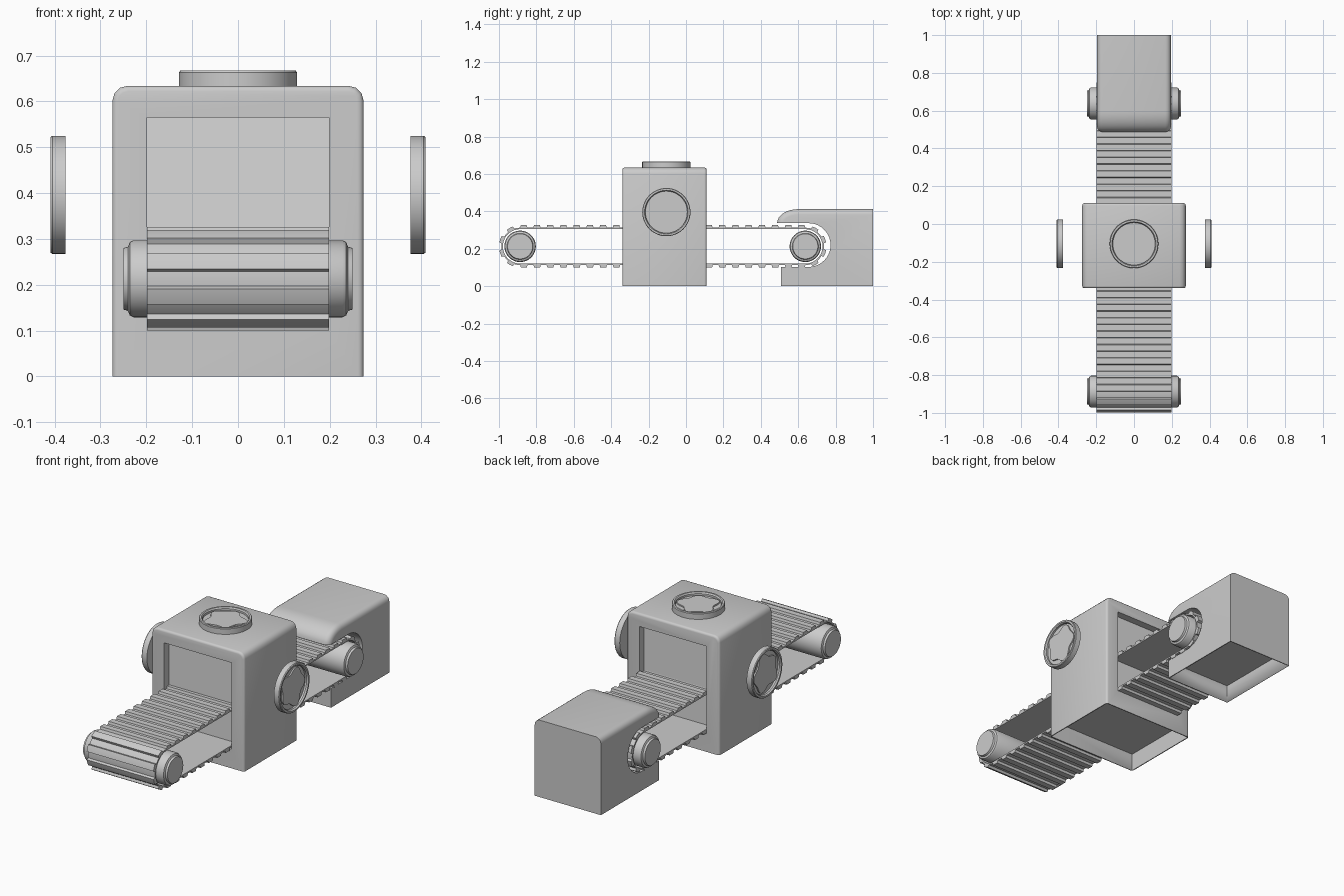
import bpy, bmesh, math
from mathutils import Matrix, Vector

if "Cube" in bpy.data.objects:
    bpy.data.objects.remove(bpy.data.objects["Cube"])


def material(name, v):
    m = bpy.data.materials.new(name)
    m.diffuse_color = (v, v, v, 1)
    m.use_nodes = True
    m.node_tree.nodes["Principled BSDF"].inputs["Base Color"].default_value = m.diffuse_color
    return m


GREY = material("grey_metal", 0.6)
LIGHT = material("light_panel", 0.7)


def finish(name, bm, mat=GREY, angle=35):
    bmesh.ops.recalc_face_normals(bm, faces=bm.faces)
    me = bpy.data.meshes.new(name)
    bm.to_mesh(me)
    bm.free()
    ob = bpy.data.objects.new(name, me)
    bpy.context.collection.objects.link(ob)
    me.materials.append(mat)
    bpy.ops.object.select_all(action='DESELECT')
    ob.select_set(True)
    bpy.context.view_layer.objects.active = ob
    bpy.ops.object.shade_smooth_by_angle(angle=math.radians(angle))
    return ob


def prism(points, depth):
    """Closed 3D outline pushed along the depth vector."""
    bm = bmesh.new()
    face = bm.faces.new([bm.verts.new(p) for p in points])
    new = bmesh.ops.extrude_face_region(bm, geom=[face], use_keep_orig=True)["geom"]
    bmesh.ops.translate(bm, vec=depth, verts=[v for v in new if isinstance(v, bmesh.types.BMVert)])
    bmesh.ops.recalc_face_normals(bm, faces=bm.faces)
    return bm


def lathe(profile, matrix, steps=48):
    """Spin (radius, height) points around z; zero radius closes the ends."""
    bm = bmesh.new()
    vs = [bm.verts.new((r, 0, h)) for r, h in profile]
    es = [bm.edges.new(p) for p in zip(vs, vs[1:])]
    bmesh.ops.spin(bm, geom=vs + es, cent=(0, 0, 0), axis=(0, 0, 1),
                   angle=math.tau, steps=steps)
    bmesh.ops.remove_doubles(bm, verts=bm.verts, dist=1e-5)
    bm.transform(matrix)
    return bm


def cut(target, name, lo, hi):
    """Subtract a box from the target."""
    bm = bmesh.new()
    bmesh.ops.create_cube(bm, size=1)
    lo, hi = Vector(lo), Vector(hi)
    bm.transform(Matrix.Translation((lo + hi) / 2) @ Matrix.Diagonal((*(hi - lo), 1)))
    tool = finish(name, bm)
    mod = target.modifiers.new(name, 'BOOLEAN')
    mod.operation, mod.solver, mod.object = 'DIFFERENCE', 'EXACT', tool
    bpy.context.view_layer.objects.active = target
    bpy.ops.object.modifier_apply(modifier=name)
    bpy.data.objects.remove(tool)


def arc(cy, cz, ry, rz, a0, a1, n):
    return [(cy + ry * math.cos(math.radians(a0 + (a1 - a0) * i / n)),
             cz + rz * math.sin(math.radians(a0 + (a1 - a0) * i / n))) for i in range(n + 1)]


# Machine housing: rounded-top box with an open underside and two shallow windows
W, TOP, R, Y0, Y1 = 0.274, 0.634, 0.033, -0.34, 0.11
outline = ([(-W, 0), (W, 0)] + arc(W - R, TOP - R, R, R, 0, 90, 3)
           + arc(-W + R, TOP - R, R, R, 90, 180, 3))
bm = prism([(x, Y0, z) for x, z in outline], (0, Y1 - Y0, 0))
rim = [e for e in bm.edges if abs(e.verts[0].co.y - e.verts[1].co.y) < 1e-5
       and max(v.co.z for v in e.verts) > 0.01]
bmesh.ops.bevel(bm, geom=rim, offset=0.012, segments=3, profile=0.5,
                affect='EDGES', clamp_overlap=False)
housing = finish("housing", bm)
cut(housing, "front_window", (-0.199, Y0 - 0.1, 0.102), (0.199, Y0 + 0.04, 0.565))
cut(housing, "back_window", (-0.199, Y1 - 0.04, 0.102), (0.199, Y1 + 0.1, 0.565))
cut(housing, "hollow_base", (-W + 0.005, Y0 + 0.005, -0.1), (W - 0.005, Y1 - 0.005, 0.095))

# Window panels are the recessed faces
housing.data.materials.append(LIGHT)
for f in housing.data.polygons:
    c = f.center
    if abs(f.normal.y) > 0.99 and Y0 + 0.03 < c.y < Y1 - 0.03 and c.z > 0.1:
        f.material_index = 1

# End cover: hooked block with a slot wrapping around the belt end
hook = ([(1.0, 0), (1.0, 0.412), (0.60, 0.412)]
        + arc(0.60, 0.337, 0.113, 0.075, 90, 180, 8)[1:]
        + arc(0.655, 0.22, 0.118, 0.117, 90, -90, 20)
        + [(0.507, 0.103), (0.507, 0)])
CW = 0.196
bm = prism([(-CW, y, z) for y, z in hook], (2 * CW, 0, 0))


def on_top(v):
    return v.co.z > 0.336 and (v.co.y < 0.61 or v.co.z > 0.41)


crown = [e for e in bm.edges if abs(e.verts[0].co.x - e.verts[1].co.x) < 1e-5
         and all(on_top(v) and not (v.co.y > 0.6 and v.co.z < 0.4) for v in e.verts)]
bmesh.ops.bevel(bm, geom=crown, offset=0.03, segments=4, profile=0.5,
                affect='EDGES', clamp_overlap=False)
cover = finish("end_cover", bm)
cut(cover, "hollow_cover", (-CW + 0.005, 0.512, -0.1), (CW - 0.005, 0.995, 0.095))

# Belt: ribbed loop around both rollers
YA, YB, ZC = -0.887, 0.638, 0.213
RAD, COUNT = 0.1, 52
straight, bend = YB - YA, math.pi * RAD


def belt_point(s, r):
    """Point at distance s along the loop, r away from its centre line."""
    s %= 2 * (straight + bend)
    if s < straight:
        return YA + s, ZC + r
    s -= straight
    if s < bend:
        a = math.pi / 2 - s / RAD
        return YB + r * math.cos(a), ZC + r * math.sin(a)
    s -= bend
    if s < straight:
        return YB - s, ZC - r
    a = -math.pi / 2 - (s - straight) / RAD
    return YA + r * math.cos(a), ZC + r * math.sin(a)


pitch = 2 * (straight + bend) / COUNT
outer, inner = [], []
for i in range(COUNT):
    for t, r in ((0.0, 0.1), (0.05, 0.113), (0.27, 0.113), (0.5, 0.113), (0.55, 0.1), (0.78, 0.1)):
        s = (i + t) * pitch
        outer.append(belt_point(s, r))
        inner.append(belt_point(s, 0.092))
bm = bmesh.new()
rings = [[bm.verts.new((x, y, z)) for y, z in loop]
         for x, loop in ((-0.198, inner), (-0.198, outer), (0.198, outer), (0.198, inner))]
n = len(outer)
for k in range(4):
    a, b = rings[k], rings[(k + 1) % 4]
    for i in range(n):
        j = (i + 1) % n
        bm.faces.new((a[i], a[j], b[j], b[i]))
finish("belt", bm, angle=30)

# Rollers with stepped end caps
side = Matrix.Rotation(math.pi / 2, 4, 'Y')
half = [(0.084, 0.228), (0.080, 0.236), (0.070, 0.240), (0.067, 0.250), (0, 0.250)]
profile = [(r, -h) for r, h in reversed(half)] + half
for name, y in (("front_roller", YA), ("back_roller", YB)):
    finish(name, lathe(profile, Matrix.Translation((0, y, ZC)) @ side))

# Round badges: a rimmed dish holding a thin wavy plate
dish = [(0, 0), (0.129, 0), (0.129, 0.029), (0.126, 0.033), (0.117, 0.033),
        (0.112, 0.026), (0.112, 0.016), (0, 0.016)]
places = (("top", Matrix.Translation((0, -0.105, 0.634))),
          ("right", Matrix.Translation((0.376, -0.105, 0.396)) @ side),
          ("left", Matrix.Translation((-0.376, -0.105, 0.396))
           @ Matrix.Rotation(-math.pi / 2, 4, 'Y')))
for name, mat in places:
    finish(name + "_badge", lathe(dish, mat))
    pts = []
    for i in range(60):
        a = math.tau * i / 60
        r = 0.093 + 0.011 * math.sin(5 * a) + 0.006 * math.sin(3 * a + 1)
        pts.append((r * math.cos(a), r * math.sin(a), 0.0155))
    bm = prism(pts, (0, 0, 0.008))
    bm.transform(mat)
    finish(name + "_badge_plate", bm)
